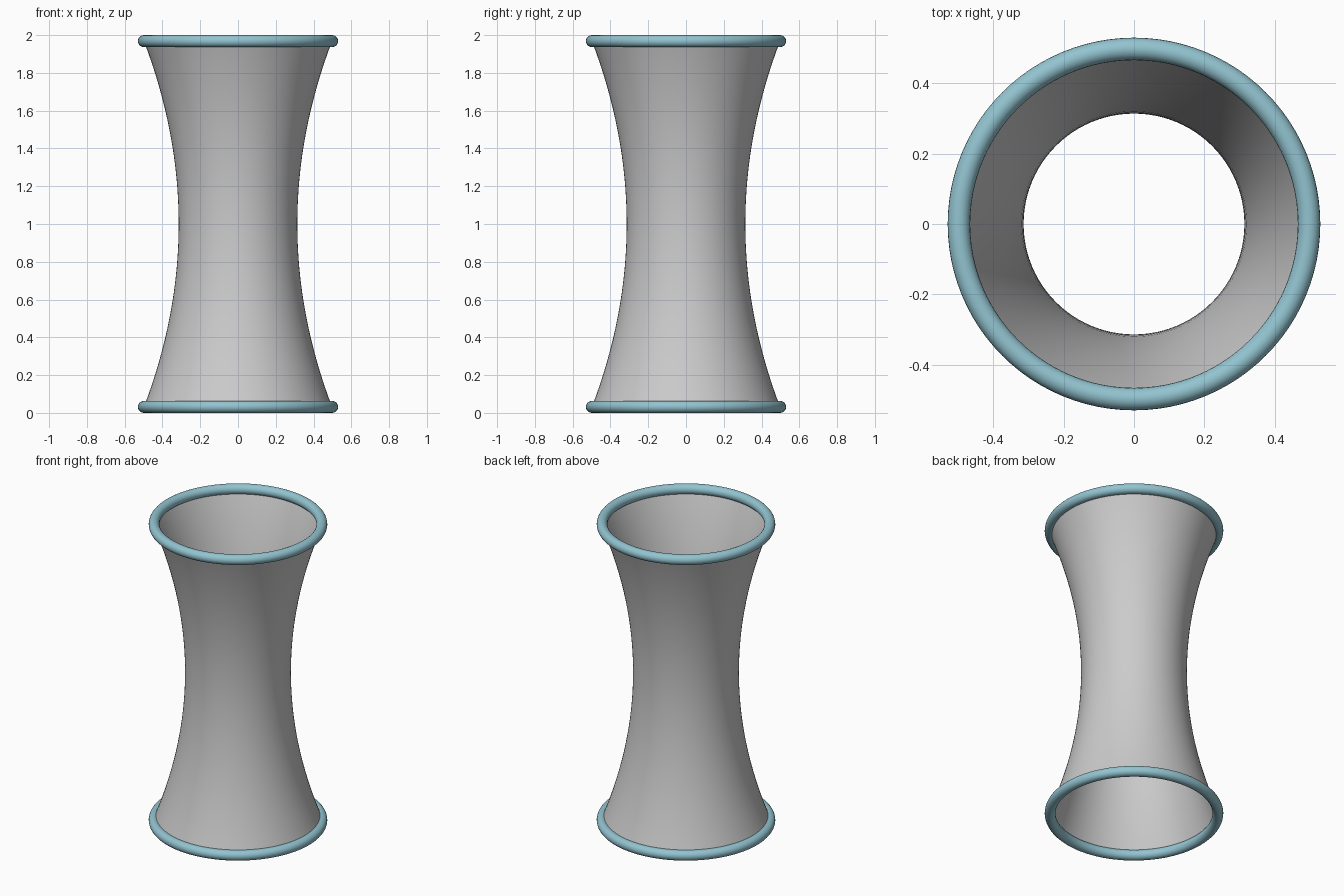
import bpy, bmesh, math

if "Cube" in bpy.data.objects:
    bpy.data.objects.remove(bpy.data.objects["Cube"])

RING_R, TUBE, WAIST = 0.498, 0.032, 0.314
Z_LOW, Z_HIGH = TUBE, 2 - TUBE
SEGS, ROWS = 96, 32

ring_mat = bpy.data.materials.new("ring_blue")
ring_mat.diffuse_color = (0.29, 0.55, 0.63, 1)
ring_mat.use_nodes = True
ring_mat.node_tree.nodes["Principled BSDF"].inputs["Base Color"].default_value = ring_mat.diffuse_color


# Waisted sleeve: thin open surface lofted from stacked circles
def make_sleeve():
    bm = bmesh.new()
    loops = []
    for i in range(ROWS + 1):
        t = i / ROWS
        r = WAIST + (RING_R - WAIST) * (2 * t - 1) ** 2
        z = Z_LOW + (Z_HIGH - Z_LOW) * t
        loops.append([bm.verts.new((r * math.cos(a), r * math.sin(a), z))
                      for a in (2 * math.pi * k / SEGS for k in range(SEGS))])
    for low, high in zip(loops, loops[1:]):
        for k in range(SEGS):
            n = (k + 1) % SEGS
            bm.faces.new((low[k], low[n], high[n], high[k])).smooth = True
    mesh = bpy.data.meshes.new("sleeve")
    bm.to_mesh(mesh)
    bm.free()
    bpy.context.collection.objects.link(bpy.data.objects.new("sleeve", mesh))


# Round end rings
def make_ring(name, z):
    bpy.ops.mesh.primitive_torus_add(major_radius=RING_R, minor_radius=TUBE,
                                     major_segments=SEGS, minor_segments=20,
                                     location=(0, 0, z))
    ring = bpy.context.object
    ring.name = name
    ring.data.materials.append(ring_mat)
    bpy.ops.object.shade_smooth()


make_sleeve()
make_ring("bottom_ring", Z_LOW)
make_ring("top_ring", Z_HIGH)
